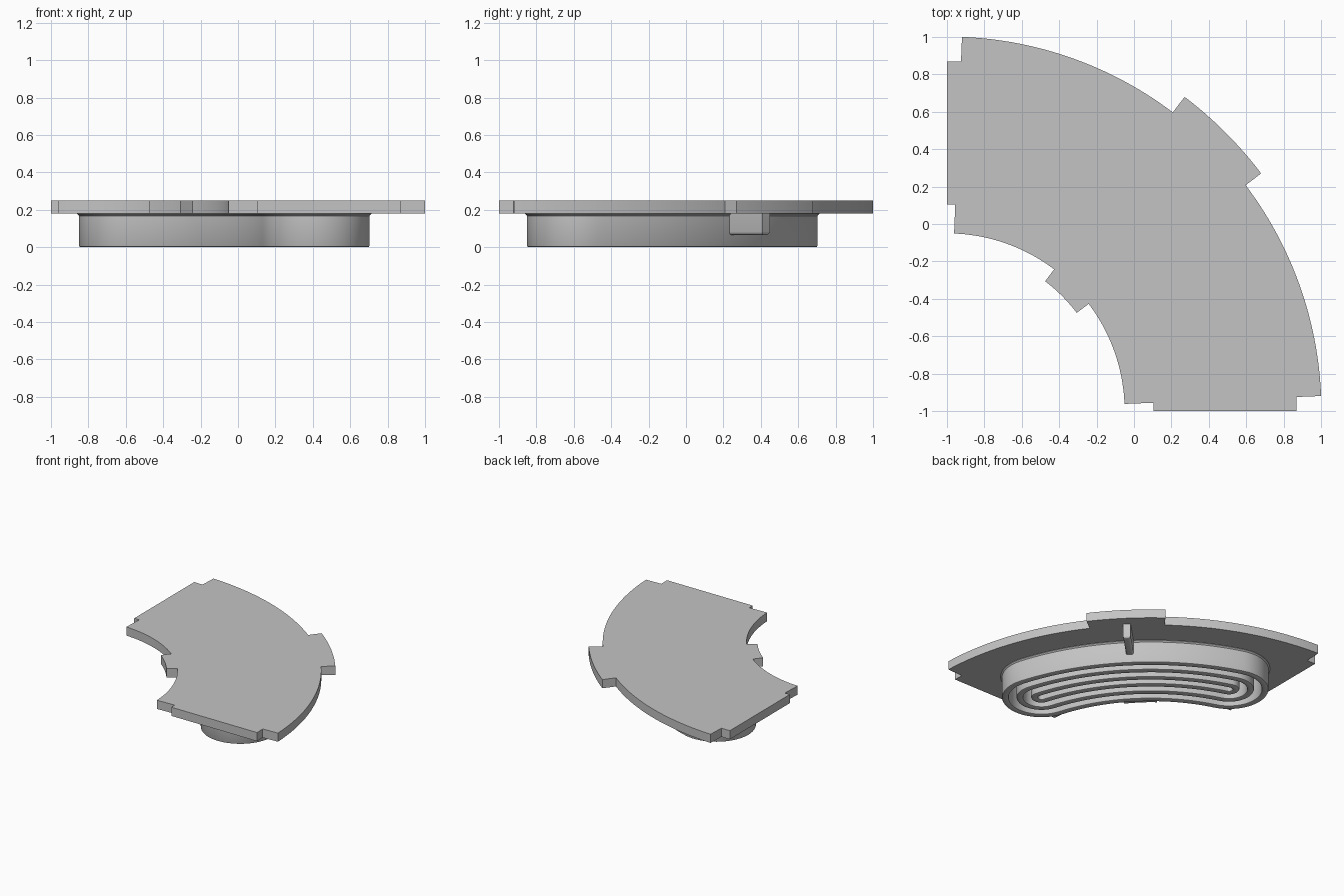
import bpy, bmesh
from math import cos, sin, radians
from mathutils import Matrix, Vector

cube = bpy.data.objects.get("Cube")
if cube:
    bpy.data.objects.remove(cube, do_unlink=True)

grey = bpy.data.materials.new("light_grey")
grey.use_nodes = True
colour = (0.55, 0.55, 0.55, 1)
grey.diffuse_color = colour
grey.node_tree.nodes["Principled BSDF"].inputs["Base Color"].default_value = colour

CENTRE = Vector((-1, -1))          # centre of the quarter ring
PLATE_LOW, PLATE_TOP = 0.18, 0.25


def polar(r, degrees, origin=CENTRE):
    a = radians(degrees)
    return origin + Vector((r * cos(a), r * sin(a)))


def arc(r, start, end, steps, origin=CENTRE):
    return [polar(r, start + (end - start) * i / steps, origin) for i in range(steps + 1)]


def finish(bm, name):
    bmesh.ops.recalc_face_normals(bm, faces=bm.faces)
    mesh = bpy.data.meshes.new(name)
    bm.to_mesh(mesh)
    bm.free()
    mesh.materials.append(grey)
    obj = bpy.data.objects.new(name, mesh)
    bpy.context.collection.objects.link(obj)
    bpy.ops.object.select_all(action='DESELECT')
    obj.select_set(True)
    bpy.context.view_layer.objects.active = obj
    bpy.ops.object.shade_smooth_by_angle(angle=radians(30))
    return obj


# Quarter-ring plate with tabs on its arcs and ends
END, TAB = 2.3, 37.1
R_OUT, R_IN = 2.002, 0.95
R_TAB_OUT, R_TAB_IN = 2.106, 0.87
R_END_OUT, R_END_IN = 1.87, 1.105
outline = (
    arc(R_OUT, END, TAB, 28)
    + arc(R_TAB_OUT, TAB, 90 - TAB, 12)
    + arc(R_OUT, 90 - TAB, 90 - END, 28)
    + arc(R_END_OUT, 90 - END, 90, 1)
    + arc(R_END_IN, 90, 90 - END, 1)
    + arc(R_IN, 90 - END, 90 - TAB, 20)
    + arc(R_TAB_IN, 90 - TAB, TAB, 10)
    + arc(R_IN, TAB, END, 20)
    + arc(R_END_IN, END, 0, 1)
    + arc(R_END_OUT, 0, END, 1)
)
bm = bmesh.new()
face = bm.faces.new([bm.verts.new((p.x, p.y, PLATE_LOW)) for p in outline])
top = bmesh.ops.extrude_face_region(bm, geom=[face])["geom"]
bmesh.ops.translate(bm, vec=(0, 0, PLATE_TOP - PLATE_LOW),
                    verts=[v for v in top if isinstance(v, bmesh.types.BMVert)])
finish(bm, "plate")

# Nested kidney-shaped walls below the plate
MID, CAP = 1.48, 17.3              # centreline radius and end angle


def kidney(w):
    return (
        arc(MID + w, CAP, 90 - CAP, 36)[:-1]
        + arc(w, 90 - CAP, 270 - CAP, 24, polar(MID, 90 - CAP))[:-1]
        + arc(MID - w, 90 - CAP, CAP, 36)[:-1]
        + arc(w, CAP - 180, CAP, 24, polar(MID, CAP))[:-1]
    )


def wall(name, w, thick, flare):
    b, inner = 0.008, w - thick
    profile = [(w + flare, PLATE_LOW + 0.01), (w + flare, PLATE_LOW - 0.003),
               (w, PLATE_LOW - 0.012), (w, b), (w - b / 3, b / 3), (w - b, 0),
               (inner + b, 0), (inner + b / 3, b / 3), (inner, b),
               (inner, PLATE_LOW + 0.01)]
    bm = bmesh.new()
    loops = [[bm.verts.new((p.x, p.y, z)) for p in kidney(o)] for o, z in profile]
    n = len(loops[0])
    for k, loop in enumerate(loops):
        following = loops[(k + 1) % len(loops)]
        for i in range(n):
            j = (i + 1) % n
            bm.faces.new((loop[i], loop[j], following[j], following[i]))
    finish(bm, name)


for index, name in enumerate(("outer_wall", "middle_wall", "inner_wall")):
    wall(name, 0.29 - 0.107 * index, 0.05, 0.01)

# Small radial locating rib behind the outer tab
START, STOP, LOW = 1.76, 2.02, 0.065
bm = bmesh.new()
bmesh.ops.create_cube(bm, size=1)
bmesh.ops.scale(bm, vec=(STOP - START, 0.056, PLATE_LOW + 0.01 - LOW), verts=bm.verts)
bmesh.ops.translate(bm, vec=((START + STOP) / 2, 0, (PLATE_LOW + 0.01 + LOW) / 2), verts=bm.verts)
low_edges = [e for e in bm.edges if all(v.co.z < LOW + 0.01 for v in e.verts)]
bmesh.ops.bevel(bm, geom=low_edges, offset=0.018, segments=4, profile=0.5, affect='EDGES')
bmesh.ops.transform(bm, verts=bm.verts,
                    matrix=Matrix.Translation((CENTRE.x, CENTRE.y, 0)) @ Matrix.Rotation(radians(45), 4, 'Z'))
finish(bm, "locating_rib")
